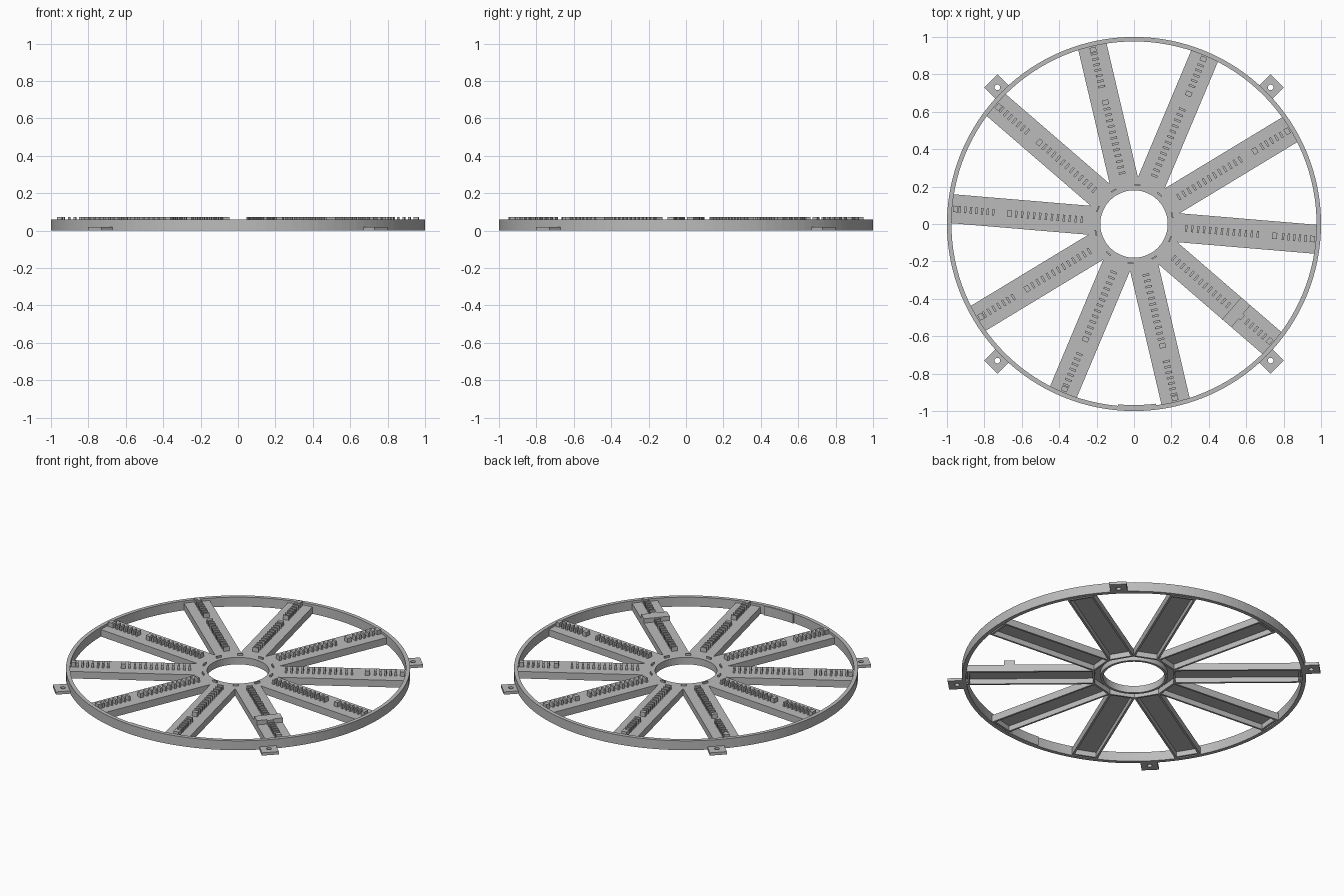
import bpy, bmesh, math
from mathutils import Matrix, Vector

cube = bpy.data.objects.get("Cube")
if cube:
    bpy.data.objects.remove(cube, do_unlink=True)

grey = bpy.data.materials.new("plain grey")
grey.use_nodes = True
COLOUR = (0.5, 0.5, 0.5, 1)
grey.diffuse_color = COLOUR
grey.node_tree.nodes["Principled BSDF"].inputs["Base Color"].default_value = COLOUR

RIM_TOP, DECK, TOOTH_TOP = 0.06, 0.045, 0.073
WIDTH, WALL, PLATE = 0.155, 0.012, 0.012
FIRST, STEP, COUNT = -4.8, 36, 10


def add_box(bm, r0, r1, t0, t1, z0, z1):
    """Box along the radial direction x, the sideways direction y and z."""
    size = Vector((r1 - r0, t1 - t0, z1 - z0))
    centre = Vector((r0 + r1, t0 + t1, z0 + z1)) / 2
    bmesh.ops.create_cube(bm, size=1, matrix=Matrix.Translation(centre) @ Matrix.Diagonal(size).to_4x4())


def add_ring(bm, r0, r1, z0, z1, steps=128, start=0, sweep=360):
    """Rectangular section swept round the z axis."""
    corners = [(r0, z0), (r1, z0), (r1, z1), (r0, z1)]
    verts = [bm.verts.new((r, 0, z)) for r, z in corners]
    face = bm.faces.new(verts)
    bmesh.ops.rotate(bm, verts=verts, matrix=Matrix.Rotation(math.radians(start), 3, 'Z'))
    geom = verts + list(face.edges) + [face]
    full = sweep == 360
    bmesh.ops.spin(bm, geom=geom, axis=(0, 0, 1), cent=(0, 0, 0), steps=steps,
                   angle=math.radians(sweep), use_merge=full)
    if full and face.is_valid:
        bmesh.ops.delete(bm, geom=[face], context='FACES_ONLY')


def finish(bm, name, angle=0, smooth=False):
    bmesh.ops.recalc_face_normals(bm, faces=bm.faces)
    mesh = bpy.data.meshes.new(name)
    bm.to_mesh(mesh)
    bm.free()
    obj = bpy.data.objects.new(name, mesh)
    bpy.context.collection.objects.link(obj)
    obj.rotation_euler.z = math.radians(angle)
    mesh.materials.append(grey)
    if smooth:
        bpy.ops.object.select_all(action='DESELECT')
        obj.select_set(True)
        bpy.context.view_layer.objects.active = obj
        bpy.ops.object.shade_smooth_by_angle(angle=math.radians(30))
    return obj


# Outer rim, with a thin doubled strip where its ends overlap
bm = bmesh.new()
add_ring(bm, 0.976, 1.0, 0, RIM_TOP)
finish(bm, "outer_rim", smooth=True)
bm = bmesh.new()
add_ring(bm, 0.968, 0.978, 0, RIM_TOP - 0.001, steps=8, start=-95, sweep=12)
finish(bm, "rim_joint", smooth=True)

# Hub: flat ring plate with a wall round the hole
bm = bmesh.new()
add_ring(bm, 0.18, 0.238, DECK - PLATE, DECK, steps=80)
add_ring(bm, 0.18, 0.195, 0, DECK, steps=80)
finish(bm, "hub", smooth=True)

half = WIDTH / 2
for i in range(COUNT):
    angle = FIRST + STEP * i

    # Spoke: an upside-down channel closed at both ends
    bm = bmesh.new()
    add_box(bm, 0.205, 0.976, -half, half, DECK - PLATE, DECK)
    for s in (-1, 1):
        edges = sorted((s * half, s * (half - WALL)))
        add_box(bm, 0.238, 0.976, *edges, 0, DECK)
    add_box(bm, 0.228, 0.24, -half, half, 0, DECK)
    add_box(bm, 0.955, 0.967, -half, half, 0, DECK)
    finish(bm, f"spoke_{i + 1}", angle)

    # Two rows of teeth, a square block beside the gap and one at the end
    block_outside = i in (0, 1, 2, 9)
    inner_count = 13 if block_outside else 12
    outer_start = 0.8 if block_outside else 0.755
    outer_count = 5 if block_outside else 7
    rows = [0.28 + 0.032 * k for k in range(inner_count)]
    rows += [outer_start + 0.03 * k for k in range(outer_count)]
    bm = bmesh.new()
    for r in rows:
        add_box(bm, r - 0.006, r + 0.006, -0.018, 0.018, DECK - 0.005, TOOTH_TOP)
    for r in (0.755 if block_outside else 0.668, 0.957):
        add_box(bm, r - 0.013, r + 0.013, -0.017, 0.017, DECK - 0.005, TOOTH_TOP)
    finish(bm, f"teeth_{i + 1}", angle)

    # Small tab on the hub between two spokes
    bm = bmesh.new()
    add_box(bm, 0.205, 0.213, -0.016, 0.016, DECK - 0.005, RIM_TOP - 0.003)
    finish(bm, f"hub_tab_{i + 1}", angle + STEP / 2)

# Raised strap across one spoke
bm = bmesh.new()
add_box(bm, 0.69, 0.755, -half, half, DECK - 0.005, TOOTH_TOP)
finish(bm, "strap", FIRST - STEP)

# Four mounting lugs, each with a screw hole
for i in range(4):
    bm = bmesh.new()
    sides = 24
    outer, inner = [], []
    for k in range(sides):
        a = math.tau * k / sides
        c, s = math.cos(a), math.sin(a)
        reach = 0.05 / max(abs(c), abs(s))
        outer.append(bm.verts.new((1.033 + reach * c, reach * s, 0)))
        inner.append(bm.verts.new((1.033 + 0.015 * c, 0.015 * s, 0)))
    for k in range(sides):
        n = (k + 1) % sides
        bm.faces.new((outer[k], outer[n], inner[n], inner[k]))
    top = bmesh.ops.extrude_face_region(bm, geom=bm.faces[:] + bm.edges[:] + bm.verts[:], use_keep_orig=True)
    moved = [g for g in top["geom"] if isinstance(g, bmesh.types.BMVert)]
    bmesh.ops.translate(bm, verts=moved, vec=(0, 0, 0.018))
    finish(bm, f"mounting_lug_{i + 1}", 45 + 90 * i)
